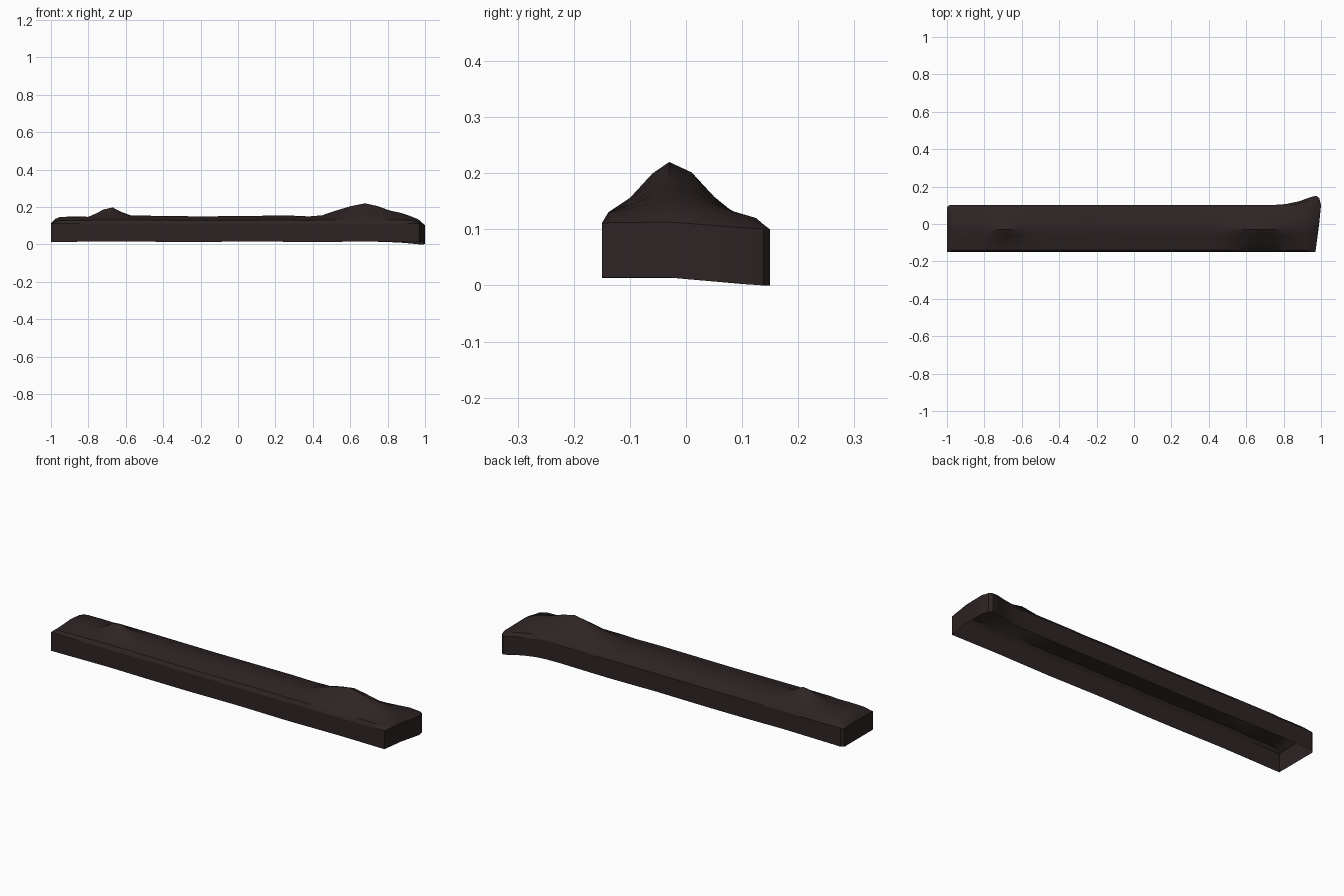
import bpy, bmesh

if "Cube" in bpy.data.objects:
    bpy.data.objects.remove(bpy.data.objects["Cube"])

mat = bpy.data.materials.new("dark brown")
mat.diffuse_color = (0.027, 0.0175, 0.0175, 1)
mat.use_nodes = True
mat.node_tree.nodes["Principled BSDF"].inputs["Base Color"].default_value = mat.diffuse_color


def lerp(table, x):
    """Piecewise linear lookup in a list of (x, value) pairs."""
    if x <= table[0][0]:
        return table[0][1]
    for (a, va), (b, vb) in zip(table, table[1:]):
        if x <= b:
            return va + (vb - va) * (x - a) / (b - a)
    return table[-1][1]


# Ridge line along the length, with a small and a large hump
RIDGE = [(-1, .113), (-.975, .138), (-.95, .147), (-.87, .15), (-.8, .148),
         (-.76, .165), (-.72, .187), (-.67, .198), (-.62, .172), (-.57, .155),
         (-.42, .153), (-.2, .15), (.1, .153), (.25, .156), (.38, .15),
         (.45, .156), (.52, .18), (.6, .204), (.68, .22), (.75, .204),
         (.81, .182), (.88, .168), (.93, .152), (.975, .135), (1, .113)]
BACK = [(-1, .09), (-.985, .102), (.78, .102), (.85, .112), (.9, .126), (.95, .144), (1, .15)]
DROP = [(.7, 0), (.85, .004), (1, .014)]           # sag of the back right corner
BASE = [(-.15, 0), (-.138, .45), (-.1, .65), (-.06, .9), (-.03, 1),
        (.01, .95), (.05, .75), (.078, .55), (.138, .4), (.15, 0)]
HUMP = [(-.138, 0), (-.1, .25), (-.06, .75), (-.03, 1), (.01, .75), (.05, .22), (.08, 0)]
NARROW = [(-.1, 0), (-.06, .65), (-.03, 1), (.01, .4), (.05, 0)]
END_X = [(-.15, -.03), (0, -.01), (.1, 0), (.135, -.005), (.15, -.025)]
BOTTOM = [(-1, .013), (-.65, .017), (-.3, .013), (.1, .016), (.4, .013), (.7, .016), (1, .014)]


def section(x):
    """Top and bottom points of one cross-section."""
    y1 = lerp(BACK, x)
    ys = [-.15, -.138, -.1, -.06, -.03, .01, .05, (.05 + y1) / 2, y1 - .012, y1]
    weights = [w for _, w in BASE]
    ridge = lerp(RIDGE, x)
    crown = min(ridge, .155)
    shape = NARROW if x < 0 else HUMP
    blend = max(0, (x - .8) / .2)
    top, bottom = [], []
    for y, w in zip(ys, weights):
        sag = lerp(DROP, x) * min(1, max(0, (y + .03) / .16))
        px = x + lerp(END_X, y) * blend
        z = .111 + (crown - .111) * w + (ridge - crown) * lerp(shape, y)
        top.append((px, y, z - sag * .8))
        bottom.append((px, y, lerp(BOTTOM, x) - sag))
    return top, bottom


# Hollow ridged slab, open underneath
bm = bmesh.new()
xs = [-1, -.985] + [x for x, _ in RIDGE[1:]]
tops, bots = [], []
for x in xs:
    t, b = section(x)
    tops.append([bm.verts.new(p) for p in t])
    last = len(b) - 1
    is_end = x in (-1, 1)
    bots.append([bm.verts.new(p) if is_end or i in (0, last) else None
                 for i, p in enumerate(b)])

for i in range(len(xs) - 1):
    for j in range(9):                               # ridged top
        bm.faces.new((tops[i][j], tops[i + 1][j], tops[i + 1][j + 1], tops[i][j + 1]))
    for j in (0, 9):                                 # front and back walls
        bm.faces.new((bots[i][j], bots[i + 1][j], tops[i + 1][j], tops[i][j]))
for e in (0, -1):                                    # end walls
    for j in range(9):
        bm.faces.new((bots[e][j], bots[e][j + 1], tops[e][j + 1], tops[e][j]))
bmesh.ops.recalc_face_normals(bm, faces=bm.faces[:])
if sum(f.normal.z * f.calc_area() for f in bm.faces) < 0:
    bmesh.ops.reverse_faces(bm, faces=bm.faces[:])

mesh = bpy.data.meshes.new("ridged_slab")
bm.to_mesh(mesh)
bm.free()
mesh.materials.append(mat)
slab = bpy.data.objects.new("ridged_slab", mesh)
bpy.context.collection.objects.link(slab)
bpy.context.view_layer.objects.active = slab
slab.select_set(True)
bpy.ops.object.shade_smooth_by_angle(angle=0.5)
